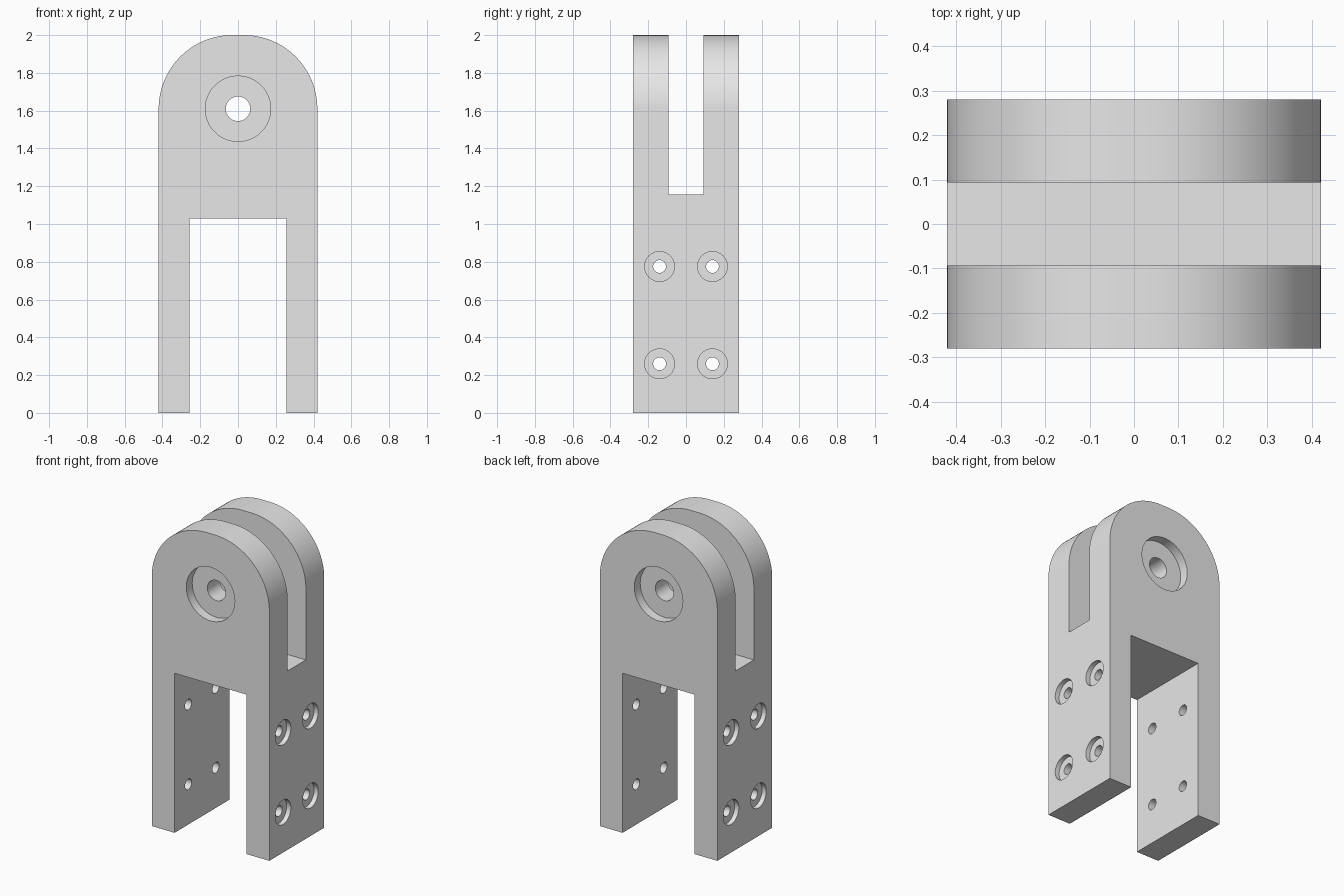
import bpy, bmesh
from math import sin, cos, pi, radians
from mathutils import Matrix

cube = bpy.data.objects.get("Cube")
if cube:
    bpy.data.objects.remove(cube)

# Overall sizes
HALF_W, HALF_D, TOP = 0.42, 0.28, 2.0
ROUND = 0.39
PIN_Z = TOP - ROUND

grey = bpy.data.materials.new("plain grey")
grey.use_nodes = True
grey.diffuse_color = (0.8, 0.8, 0.8, 1)
grey.node_tree.nodes["Principled BSDF"].inputs["Base Color"].default_value = (0.8, 0.8, 0.8, 1)


def make_object(name, bm):
    bmesh.ops.recalc_face_normals(bm, faces=bm.faces)
    mesh = bpy.data.meshes.new(name)
    bm.to_mesh(mesh)
    bm.free()
    mesh.materials.append(grey)
    obj = bpy.data.objects.new(name, mesh)
    bpy.context.collection.objects.link(obj)
    return obj


def cut(target, cutter):
    """Subtract the cutter from the target, then discard it."""
    cutter.hide_render = True
    mod = target.modifiers.new("cut", 'BOOLEAN')
    mod.operation = 'DIFFERENCE'
    mod.solver = 'EXACT'
    mod.object = cutter
    bpy.ops.object.select_all(action='DESELECT')
    bpy.context.view_layer.objects.active = target
    target.select_set(True)
    bpy.ops.object.modifier_apply(modifier=mod.name)
    bpy.data.objects.remove(cutter)


def cut_box(target, size, centre):
    bm = bmesh.new()
    bmesh.ops.create_cube(bm, size=1, matrix=Matrix.Translation(centre) @ Matrix.Diagonal((*size, 1)))
    cut(target, make_object("box_cutter", bm))


def cut_hole(target, axis, radius, length, centre, segments=48):
    turn = Matrix.Rotation(pi / 2, 4, 'Y' if axis == 'X' else 'X')
    bm = bmesh.new()
    bmesh.ops.create_cone(bm, cap_ends=True, segments=segments, radius1=radius, radius2=radius,
                          depth=length, matrix=Matrix.Translation(centre) @ turn)
    cut(target, make_object("hole_cutter", bm))


# Body: block with two large rounded top corners, extruded front to back
STEPS = 40
inner = HALF_W - ROUND
outline = [(-HALF_W, 0), (HALF_W, 0)]
for side, start in ((1, 0), (-1, pi / 2)):
    for i in range(STEPS + 1):
        a = start + i / STEPS * pi / 2
        outline.append((side * inner + ROUND * cos(a), PIN_Z + ROUND * sin(a)))
bm = bmesh.new()
face = bm.faces.new([bm.verts.new((x, -HALF_D, z)) for x, z in outline])
ext = bmesh.ops.extrude_face_region(bm, geom=[face])
bmesh.ops.translate(bm, vec=(0, 2 * HALF_D, 0),
                    verts=[v for v in ext["geom"] if isinstance(v, bmesh.types.BMVert)])
body = make_object("clevis_bracket", bm)

# Opening between the legs, and slot between the fork plates
cut_box(body, (0.514, 1, 2.06), (0, 0, 0))
cut_box(body, (1, 0.186, 1), (0, 0, 1.655))

# Pin hole with a counterbore on the front and back
cut_hole(body, 'Y', 0.065, 1, (0, 0, PIN_Z))
for s in (-1, 1):
    cut_hole(body, 'Y', 0.173, 0.12, (0, s * HALF_D, PIN_Z), 64)

# Screw holes through both legs, counterbored on the outside
for y in (-0.14, 0.14):
    for z in (0.26, 0.775):
        cut_hole(body, 'X', 0.034, 2, (0, y, z), 32)
        for s in (-1, 1):
            cut_hole(body, 'X', 0.079, 0.06, (s * HALF_W, y, z))

# Smooth curved walls, crisp edges
bpy.ops.object.select_all(action='DESELECT')
bpy.context.view_layer.objects.active = body
body.select_set(True)
bpy.ops.object.shade_smooth_by_angle(angle=radians(30))
